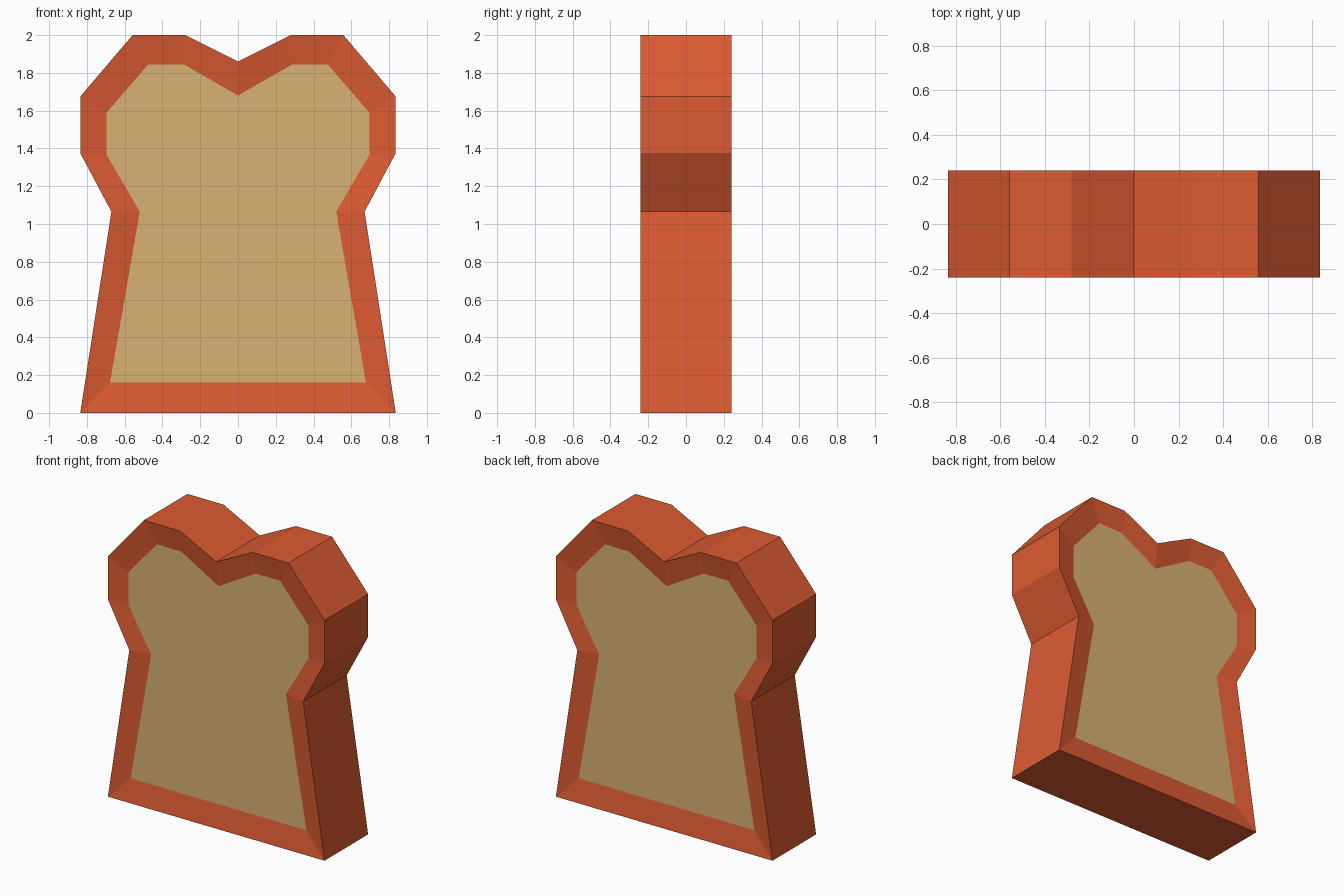
import bpy, bmesh

if "Cube" in bpy.data.objects:
    bpy.data.objects.remove(bpy.data.objects["Cube"])

def material(name, col):
    m = bpy.data.materials.new(name)
    m.diffuse_color = (*col, 1)
    m.use_nodes = True
    m.node_tree.nodes["Principled BSDF"].inputs["Base Color"].default_value = m.diffuse_color
    return m

crust = material("crust orange", (0.72, 0.105, 0.032))
bread = material("bread tan", (0.70, 0.44, 0.18))

# Right half of each outline, bottom to top; the notch point lies on the centre line
outer_half = [(0.835, 0), (0.67, 1.065), (0.835, 1.375), (0.835, 1.675),
              (0.558, 2.0), (0.28, 2.0), (0, 1.86)]
inner_half = [(0.678, 0.16), (0.52, 1.065), (0.695, 1.365), (0.695, 1.59),
              (0.475, 1.845), (0.287, 1.845), (0, 1.68)]
HALF, RECESS = 0.24, 0.025

def outline(half):
    return half + [(-x, z) for x, z in reversed(half[:-1])]

bm = bmesh.new()

def ring(half, y):
    return [bm.verts.new((x, y, z)) for x, z in outline(half)]

def bridge(a, b):
    n = len(a)
    for i in range(n):
        j = (i + 1) % n
        bm.faces.new((a[i], a[j], b[j], b[i]))

# Crust sides, sloping rims and recessed bread panels on both faces
inner_f = ring(inner_half, -HALF + RECESS)
outer_f = ring(outer_half, -HALF)
outer_b = ring(outer_half, HALF)
inner_b = ring(inner_half, HALF - RECESS)
bridge(inner_f, outer_f)
bridge(outer_f, outer_b)
bridge(outer_b, inner_b)
for loop in (inner_f, inner_b):
    bm.faces.new(loop).material_index = 1
bmesh.ops.recalc_face_normals(bm, faces=bm.faces[:])
bmesh.ops.triangulate(bm, faces=[f for f in bm.faces if len(f.verts) > 4])

mesh = bpy.data.meshes.new("bread_slice")
bm.to_mesh(mesh)
bm.free()
mesh.materials.append(crust)
mesh.materials.append(bread)
bpy.context.collection.objects.link(bpy.data.objects.new("bread_slice", mesh))
